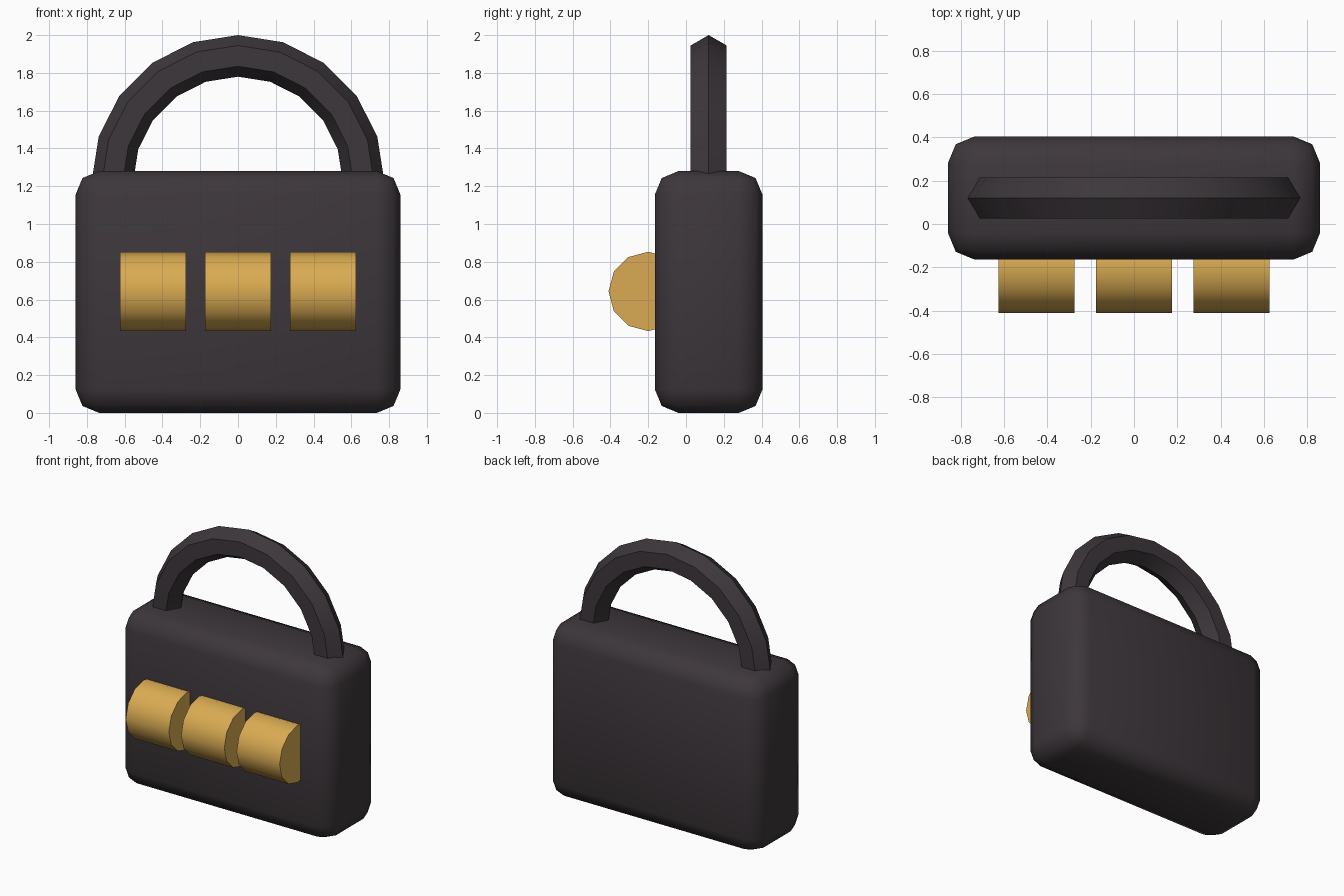
import bpy, bmesh, math
from mathutils import Matrix, Vector

if "Cube" in bpy.data.objects:
    bpy.data.objects.remove(bpy.data.objects["Cube"])


def material(name, rgb):
    m = bpy.data.materials.new(name)
    m.diffuse_color = (*rgb, 1)
    m.use_nodes = True
    m.node_tree.nodes["Principled BSDF"].inputs["Base Color"].default_value = m.diffuse_color
    return m


dark = material("dark_metal", (0.047, 0.038, 0.044))
gold = material("brass", (0.70, 0.41, 0.085))


def finish(name, bm, mat, angle):
    bmesh.ops.recalc_face_normals(bm, faces=bm.faces[:])
    me = bpy.data.meshes.new(name)
    bm.to_mesh(me)
    bm.free()
    me.materials.append(mat)
    ob = bpy.data.objects.new(name, me)
    bpy.context.collection.objects.link(ob)
    bpy.ops.object.select_all(action='DESELECT')
    ob.select_set(True)
    bpy.context.view_layer.objects.active = ob
    bpy.ops.object.shade_smooth_by_angle(angle=math.radians(angle))
    return ob


CY = 0.12  # middle of the body in depth

# Body: box with rounded edges
bm = bmesh.new()
bmesh.ops.create_cube(bm, size=1, matrix=Matrix.Translation((0, CY, 0.64))
                      @ Matrix.Diagonal((1.72, 0.57, 1.28, 1)))
bmesh.ops.bevel(bm, geom=bm.edges[:], offset=0.125, segments=2,
                profile=0.5, affect='EDGES', clamp_overlap=True)
finish("lock_body", bm, dark, 60)

# Shackle: half ring with a hexagonal section, ends sunk into the body
bm = bmesh.new()
R, r, steps = 0.665, 0.11, 10
rings = []
for i in range(steps + 1):
    a = math.pi * i / steps
    ring = []
    for k in range(6):
        t = math.tau * k / 6
        d = R + r * math.cos(t)
        ring.append(bm.verts.new((d * math.cos(a), CY + r * math.sin(t),
                                  1.225 + d * math.sin(a))))
    rings.append(ring)
for p, q in zip(rings, rings[1:]):
    for k in range(6):
        n = (k + 1) % 6
        bm.faces.new((p[k], p[n], q[n], q[k]))
bm.faces.new(rings[0])
bm.faces.new(rings[-1])
finish("shackle", bm, dark, 30)

# Number dials: three twelve-sided drums lying along x
for name, x in (("left_dial", -0.45), ("middle_dial", 0), ("right_dial", 0.45)):
    bm = bmesh.new()
    bmesh.ops.create_cone(bm, cap_ends=True, segments=12, radius1=0.21,
                          radius2=0.21, depth=0.35,
                          matrix=Matrix.Translation((x, -0.2, 0.643))
                          @ Matrix.Rotation(math.pi / 2, 4, 'Y'))
    finish(name, bm, gold, 40)
